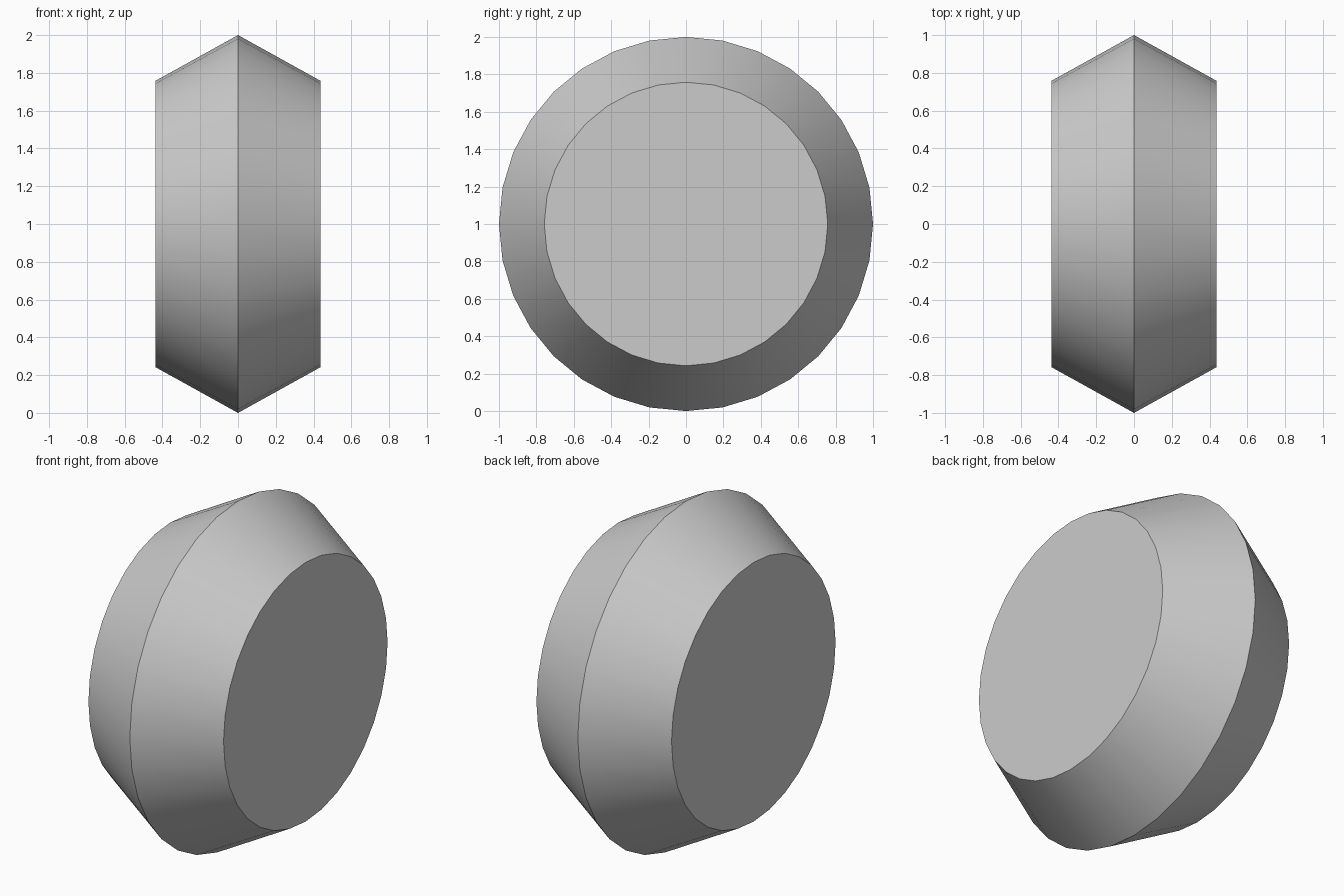
import bpy
import bmesh
from math import radians
from mathutils import Matrix

if "Cube" in bpy.data.objects:
    bpy.data.objects.remove(bpy.data.objects["Cube"])

SIDES = 32
HALF_WIDTH = 0.437
RIM_RADIUS = 1.0
FACE_RADIUS = 0.758

# Double-bevelled disc: profile (x, radius) spun around the x axis
profile = [(-HALF_WIDTH, FACE_RADIUS), (0, RIM_RADIUS), (HALF_WIDTH, FACE_RADIUS)]
bm = bmesh.new()
rings = []
for x, r in profile:
    ring = [bm.verts.new(Matrix.Rotation(radians(360 * i / SIDES), 3, 'X') @ Matrix.Identity(3).col[2] * r)
            for i in range(SIDES)]
    for v in ring:
        v.co.x = x
        v.co.z += RIM_RADIUS
    rings.append(ring)

# Sloping bands between the rings
for a, b in zip(rings, rings[1:]):
    for i in range(SIDES):
        j = (i + 1) % SIDES
        bm.faces.new((a[i], a[j], b[j], b[i]))

# Flat end faces
bm.faces.new(rings[0])
bm.faces.new(rings[-1])
bmesh.ops.recalc_face_normals(bm, faces=bm.faces)

mesh = bpy.data.meshes.new("bevelled_disc")
bm.to_mesh(mesh)
bm.free()
disc = bpy.data.objects.new("bevelled_disc", mesh)
bpy.context.collection.objects.link(disc)

# Smooth bands, sharp rim and end edges
bpy.context.view_layer.objects.active = disc
disc.select_set(True)
bpy.ops.object.shade_smooth_by_angle(angle=radians(30))
